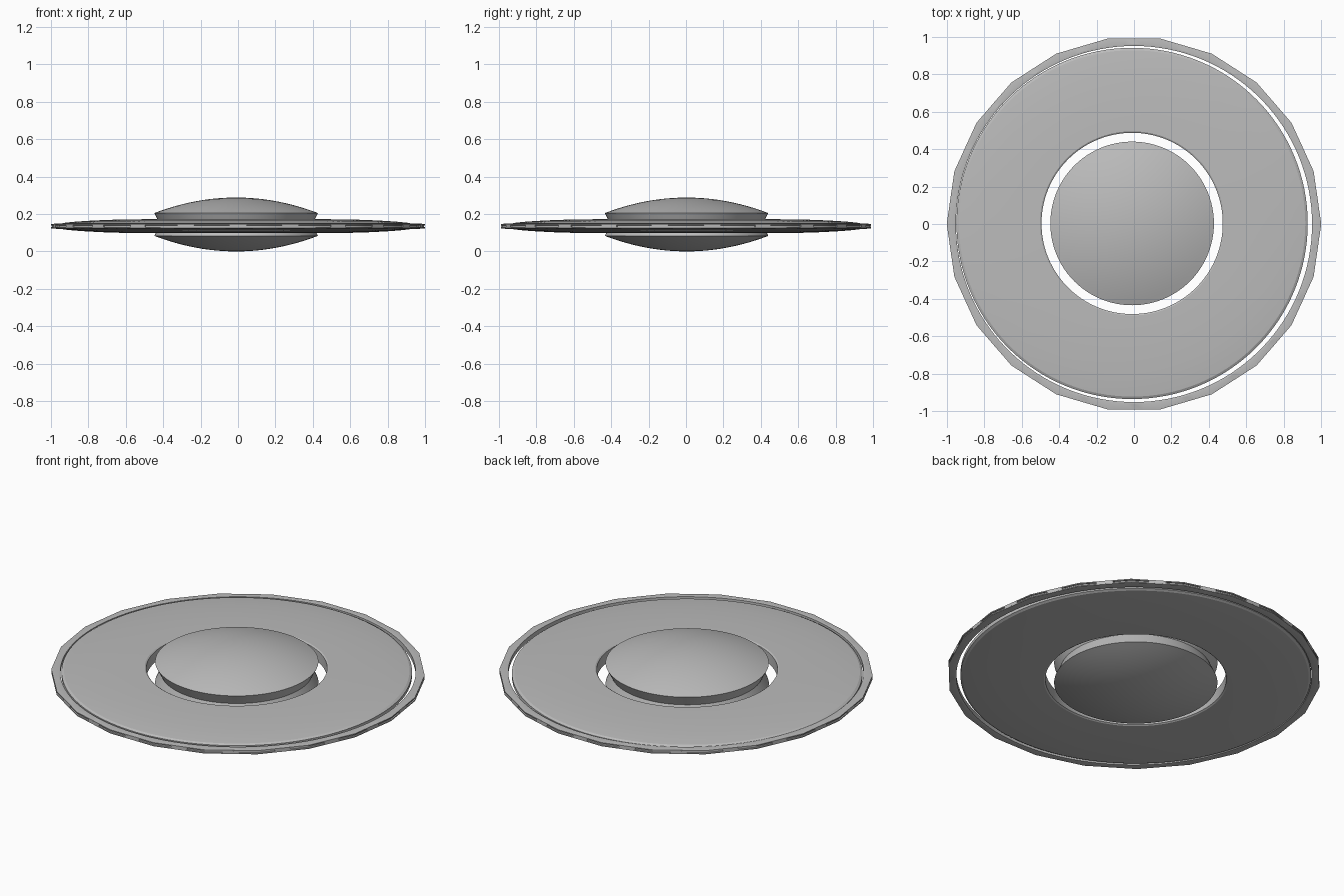
import bpy, bmesh, math
from mathutils import Matrix

cube = bpy.data.objects.get("Cube")
if cube:
    bpy.data.objects.remove(cube, do_unlink=True)

grey = bpy.data.materials.new("hull_grey")
grey.use_nodes = True
grey.diffuse_color = (0.5, 0.5, 0.5, 1)
grey.node_tree.nodes["Principled BSDF"].inputs["Base Color"].default_value = (0.5, 0.5, 0.5, 1)

MID = 0.135               # height of the ring plane
HUB_X, HUB_Y = -0.01, 0.003


def finish(name, bm, location=(0, 0, 0), smooth=True):
    bmesh.ops.remove_doubles(bm, verts=bm.verts, dist=0.0001)
    bmesh.ops.recalc_face_normals(bm, faces=bm.faces)
    mesh = bpy.data.meshes.new(name)
    bm.to_mesh(mesh)
    bm.free()
    mesh.materials.append(grey)
    obj = bpy.data.objects.new(name, mesh)
    obj.location = location
    bpy.context.collection.objects.link(obj)
    if smooth:
        bpy.ops.object.select_all(action='DESELECT')
        obj.select_set(True)
        bpy.context.view_layer.objects.active = obj
        bpy.ops.object.shade_smooth_by_angle(angle=math.radians(20))


def lathe(name, profile, steps, closed=False, location=(0, 0, 0)):
    """Spin a (radius, z) profile around the vertical axis."""
    bm = bmesh.new()
    verts = [bm.verts.new((r, 0, z)) for r, z in profile]
    pairs = list(zip(verts, verts[1:]))
    if closed:
        pairs.append((verts[-1], verts[0]))
    edges = [bm.edges.new(p) for p in pairs]
    bmesh.ops.spin(bm, geom=verts + edges, cent=(0, 0, 0), axis=(0, 0, 1),
                   angle=math.tau, steps=steps, use_merge=True)
    finish(name, bm, location)


# Central hub: shallow domes above and below a pinched waist
HUB_R, RIM, BULGE, N = 0.437, 0.07, 0.083, 12
dome = [(HUB_R * i / N, RIM + BULGE * (1 - (i / N) ** 2)) for i in range(N + 1)]
bowl = [(r, 0.018 - z) for r, z in reversed(dome)]
lathe("central_hub", dome + [(0.408, 0.012)] + bowl, 96, location=(HUB_X, HUB_Y, MID))

# Broad disc, gently tapering outward, with a bevelled hole and rim
half = [(0.484, 0.032), (0.492, 0.037), (0.6, 0.036), (0.7, 0.033), (0.8, 0.028),
        (0.87, 0.023), (0.925, 0.017), (0.938, 0.01)]
disc = half + [(r, -z) for r, z in reversed(half)]
lathe("main_disc", disc, 128, closed=True, location=(HUB_X, HUB_Y, MID))

# Outer rim: round inside, faceted outside, grooved around its edge
SIDES, SUB = 22, 6
FACET = math.tau / SIDES
section = [(0.951, 0.013), (0.96, 0.015), (1, 0.011), (1, 0.005), (0.993, 0.004)]
section += [(r, -z) for r, z in reversed(section)]
bm = bmesh.new()
loops = []
for k in range(SIDES * SUB):
    a = FACET * k / SUB
    chord = math.cos(FACET / 2) / math.cos(FACET * (k % SUB) / SUB - FACET / 2)
    loop = []
    for r, z in section:
        radius = r * chord if r > 0.97 else r
        loop.append(bm.verts.new((radius * math.cos(a), radius * math.sin(a), MID + z)))
    loops.append(loop)
for here, there in zip(loops, loops[1:] + loops[:1]):
    for j in range(len(section)):
        n = (j + 1) % len(section)
        bm.faces.new((here[j], there[j], there[n], here[n]))
finish("outer_rim", bm)

# Small clasps bridging the groove of the rim
bm = bmesh.new()
for k in range(SIDES):
    box = bmesh.ops.create_cube(bm, size=1)["verts"]
    bmesh.ops.scale(bm, verts=box, vec=(0.016, 0.09, 0.016))
    bmesh.ops.translate(bm, verts=box, vec=(0.982, 0, MID))
    bmesh.ops.rotate(bm, verts=box, cent=(0, 0, 0),
                     matrix=Matrix.Rotation(FACET * (k + 0.5), 3, 'Z'))
finish("rim_clasps", bm, smooth=False)
